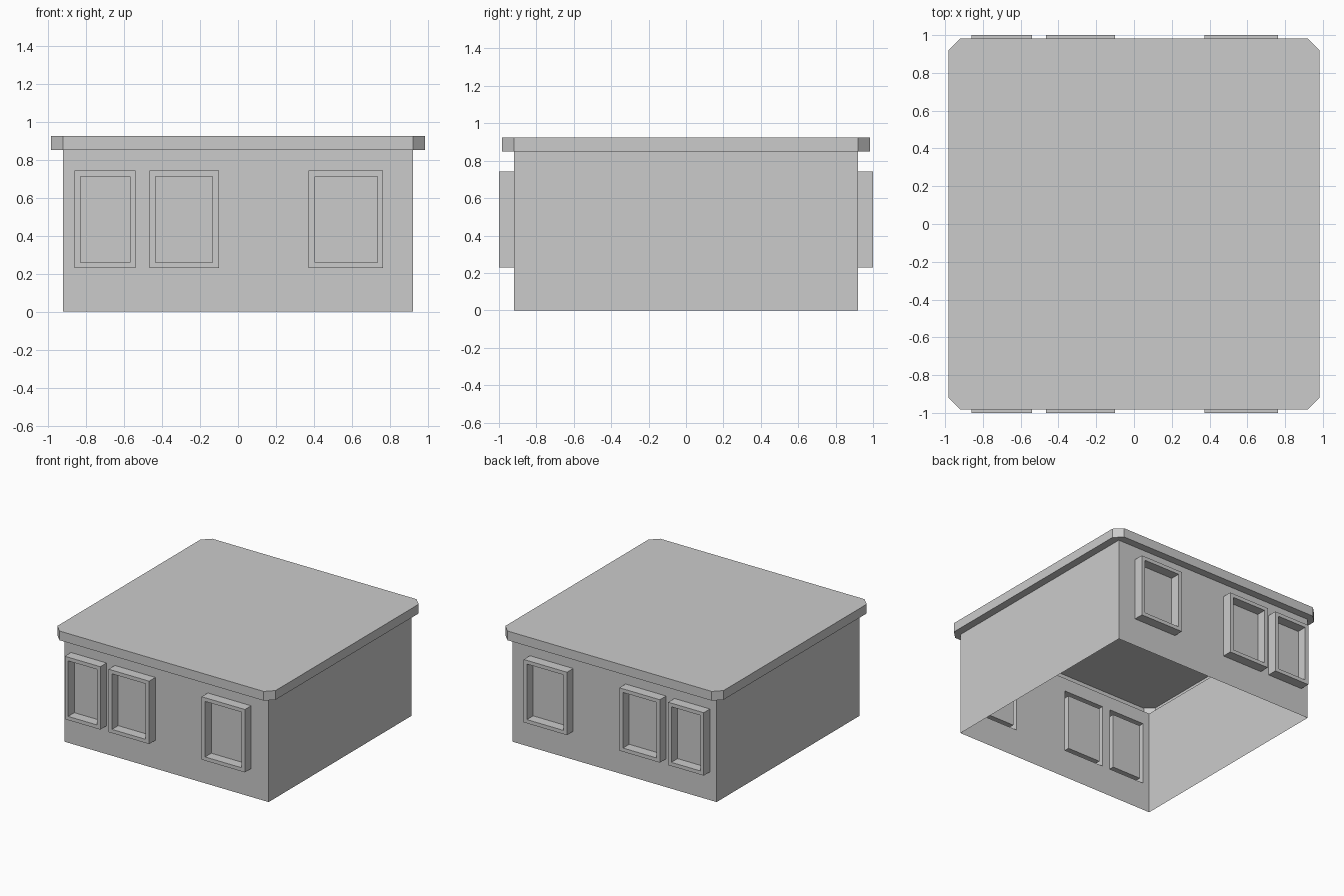
import bpy, bmesh
from mathutils import Matrix

if "Cube" in bpy.data.objects:
    bpy.data.objects.remove(bpy.data.objects["Cube"])

W, EAVE, TOP = 0.92, 0.85, 0.925      # wall half width, eave height, roof height
R = 0.983                             # roof half width
DEPTH = 0.08                          # how far window frames project
OUT_Z, IN_Z = (0.23, 0.742), (0.26, 0.712)
WINDOWS = [((-0.86, -0.54), (-0.83, -0.568)),
           ((-0.465, -0.10), (-0.435, -0.133)),
           ((0.372, 0.762), (0.404, 0.733))]


def finish(name, bm):
    me = bpy.data.meshes.new(name)
    bm.to_mesh(me)
    bm.free()
    ob = bpy.data.objects.new(name, me)
    bpy.context.collection.objects.link(ob)
    return ob


def inside(c, xs, zs):
    return xs[0] < c.x < xs[1] and zs[0] < c.z < zs[1]


def window_wall(name, side):
    # wall cut into cells; the ring of cells round each pane is pushed out
    bm = bmesh.new()
    xs = sorted([-W, W] + [v for w in WINDOWS for r in w for v in r])
    zs = [0, OUT_Z[0], IN_Z[0], IN_Z[1], OUT_Z[1], EAVE]
    g = [[bm.verts.new((x, side * W, z)) for z in zs] for x in xs]
    for i in range(len(xs) - 1):
        for j in range(len(zs) - 1):
            q = [g[i][j], g[i + 1][j], g[i + 1][j + 1], g[i][j + 1]]
            bm.faces.new(q if side < 0 else q[::-1])
    ring = [f for f in bm.faces
            if any(inside(f.calc_center_median(), o, OUT_Z)
                   and not inside(f.calc_center_median(), n, IN_Z)
                   for o, n in WINDOWS)]
    ext = bmesh.ops.extrude_face_region(bm, geom=ring)["geom"]
    for v in ext:
        if isinstance(v, bmesh.types.BMVert):
            v.co.y += side * DEPTH
    old = [f for f in ring if f.is_valid]
    if old:
        bmesh.ops.delete(bm, geom=old, context='FACES')
    return finish(name, bm)


# front and back walls with three projecting window frames each
window_wall("front_wall", -1)
window_wall("back_wall", 1)

# plain side walls
for name, s in (("left_wall", -1), ("right_wall", 1)):
    bm = bmesh.new()
    q = [bm.verts.new((s * W, y, z)) for y, z in
         ((-W, 0), (W, 0), (W, EAVE), (-W, EAVE))]
    bm.faces.new(q if s > 0 else q[::-1])
    finish(name, bm)

# roof cap: chamfered top and rim, soffit running back to the walls
bm = bmesh.new()
top, rim, corner = [], [], []
for k in range(4):
    rot = Matrix([[1, 0], [0, 1]])
    rot = Matrix.Rotation(k * 1.5707963, 3, 'Z')
    corner.append(bm.verts.new(rot @ Matrix.Translation((W, W, EAVE)).to_translation()))
    for x, y in ((R, W), (W, R)):
        for ring, z in ((rim, EAVE), (top, TOP)):
            ring.append(bm.verts.new(rot @ Matrix.Translation((x, y, z)).to_translation()))
bm.faces.new(top)
for i in range(8):
    j = (i + 1) % 8
    bm.faces.new((rim[i], rim[j], top[j], top[i]))
for k in range(4):
    n = (k + 1) % 4
    bm.faces.new((corner[k], rim[2 * k + 1], rim[2 * k]))
    bm.faces.new((corner[k], corner[n], rim[2 * n], rim[2 * k + 1]))
finish("roof", bm)
